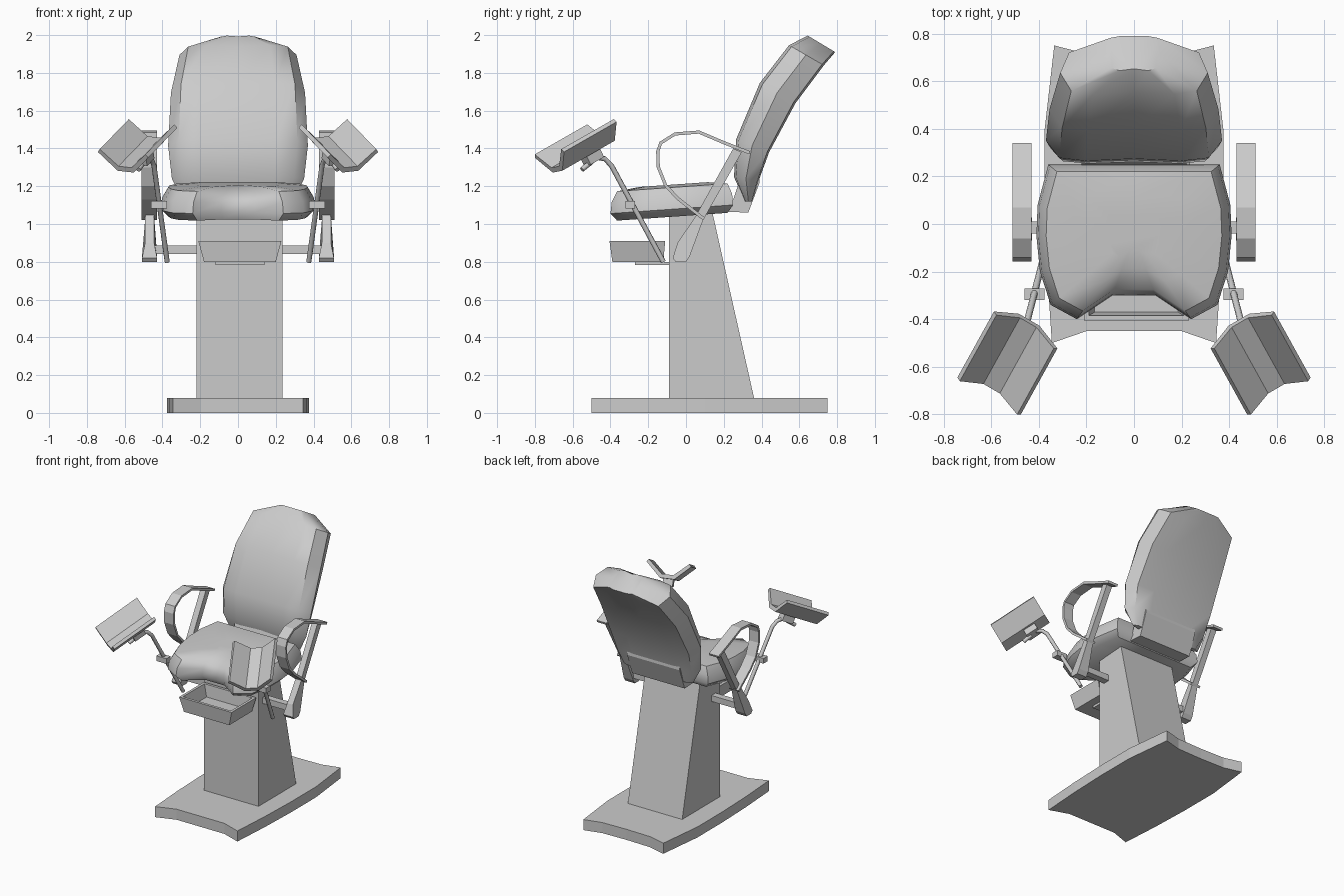
import bpy, bmesh, math
from mathutils import Vector

cube = bpy.data.objects.get("Cube")
if cube:
    bpy.data.objects.remove(cube, do_unlink=True)

grey = bpy.data.materials.new("plain_grey")
grey.use_nodes = True
COLOUR = (0.6, 0.6, 0.6, 1)
grey.diffuse_color = COLOUR
grey.node_tree.nodes["Principled BSDF"].inputs["Base Color"].default_value = COLOUR


def loft(name, rings, smooth=None):
    """Skin closed rings of equal length and cap both ends."""
    bm = bmesh.new()
    loops = [[bm.verts.new(p) for p in ring] for ring in rings]
    for a, b in zip(loops, loops[1:]):
        for i in range(len(a)):
            j = (i + 1) % len(a)
            bm.faces.new((a[i], a[j], b[j], b[i]))
    for end in (loops[0], loops[-1]):
        bm.faces.new(end)
    bmesh.ops.recalc_face_normals(bm, faces=bm.faces)
    mesh = bpy.data.meshes.new(name)
    bm.to_mesh(mesh)
    bm.free()
    mesh.materials.append(grey)
    obj = bpy.data.objects.new(name, mesh)
    bpy.context.collection.objects.link(obj)
    if smooth:
        bpy.ops.object.select_all(action="DESELECT")
        obj.select_set(True)
        bpy.context.view_layer.objects.active = obj
        bpy.ops.object.shade_smooth_by_angle(angle=math.radians(smooth))
    return obj


def side_prism(name, profile, x0, x1):
    """Extrude a (y, z) profile along x."""
    return loft(name, [[(x, y, z) for y, z in profile] for x in (x0, x1)])


def box(name, x, y, z):
    return side_prism(name, [(y[0], z[0]), (y[1], z[0]), (y[1], z[1]), (y[0], z[1])], *x)


def mirrored(half):
    """Close a half section whose first and last points lie on x = 0."""
    return half + [(-p[0], *p[1:]) for p in half[-2:0:-1]]


def tube(name, path, radius, sides=8):
    path = [Vector(p) for p in path]
    rings = []
    for i, p in enumerate(path):
        d = path[min(i + 1, len(path) - 1)] - path[max(i - 1, 0)]
        q = d.to_track_quat("Z", "Y")
        angles = [math.tau * k / sides for k in range(sides)]
        rings.append([p + q @ Vector((radius * math.cos(a), radius * math.sin(a), 0)) for a in angles])
    return loft(name, rings, 50)


def ribbon(path, thick):
    """Outline of a strip of constant thickness along a 2D path."""
    path = [Vector(p) for p in path]
    inner = []
    for i, p in enumerate(path):
        d = (path[min(i + 1, len(path) - 1)] - path[max(i - 1, 0)]).normalized()
        inner.append(p + Vector((-d.y, d.x)) * thick)
    return path + inner[::-1]


# Foot plate with concave ends and bowed sides
plate = mirrored([(0, -0.45), (0.2, -0.45), (0.345, -0.5), (0.365, -0.2), (0.375, 0.1),
                  (0.375, 0.4), (0.335, 0.75), (0.2, 0.715), (0, 0.71)])
loft("foot_plate", [[(x, y, z) for x, y in plate] for z in (0, 0.08)])

# Tapered column
side_prism("column", [(-0.09, 0.08), (0.36, 0.08), (0.14, 1.06), (-0.09, 1.06)], -0.22, 0.235)

# Seat cushion, lofted upwards, with a dip behind the front notch
outline = mirrored([(0, -0.3), (0.09, -0.3), (0.24, -0.4), (0.35, -0.34), (0.395, -0.2), (0.41, -0.05),
                    (0.405, 0.08), (0.36, 0.25), (0, 0.25)])
rings = []
for scale, height, dip in ((0.9, 1.04, 0), (1, 1.08, 0), (0.98, 1.14, 0.01), (0.9, 1.195, 0.03),
                           (0.55, 1.21, 0.01), (0.25, 1.21, 0)):
    ring = []
    for x, y in outline:
        drop = dip if abs(x) < 0.1 and y < 0 else 0
        ys = -0.05 + (y + 0.05) * scale
        ring.append((x * scale, ys, height - drop + 0.07 * (ys + 0.05)))
    rings.append(ring)
loft("seat", rings, 50)

# Backrest cushion: half width, front (y, z), back (y, z)
rows = [(0.29, (0.31, 1.12), (0.35, 1.12)),
        (0.35, (0.25, 1.25), (0.385, 1.23)),
        (0.37, (0.26, 1.45), (0.44, 1.38)),
        (0.355, (0.385, 1.75), (0.58, 1.64)),
        (0.31, (0.54, 1.95), (0.73, 1.84)),
        (0.11, (0.64, 2.0), (0.79, 1.91))]
section = [(0, 0.08), (0.55, 0.03), (0.85, 0.1), (1, 0.5), (0.88, 0.95), (0.5, 1), (0, 1)]
rings = []
for w, f, b in rows:
    f, b = Vector(f), Vector(b)
    rings.append(mirrored([(w * u, *f.lerp(b, t)) for u, t in section]))
rings[-1] = [(x, y, z) for x, y, z in rings[-1]]
loft("backrest", rings, 45)

# Bracket joining seat and backrest
side_prism("back_bracket", [(0.12, 1.07), (0.33, 1.06), (0.39, 1.22), (0.385, 1.3), (0.3, 1.28), (0.24, 1.1)],
           -0.22, 0.22)

# Open tray: outer shell up, over the rim and down inside
tray = []
for hw, y0, y1, z in ((0.19, -0.39, -0.12, 0.8), (0.22, -0.405, -0.11, 0.91),
                      (0.2, -0.385, -0.13, 0.91), (0.175, -0.37, -0.14, 0.82)):
    tray.append([(0.01 - hw, y0, z), (0.01 + hw, y0, z), (0.01 + hw, y1, z), (0.01 - hw, y1, z)])
loft("tray", tray)
box("tray_holder", (-0.12, 0.14), (-0.27, -0.08), (0.782, 0.8))

# Armrest axle through the column
box("armrest_axle", (-0.44, 0.44), (-0.04, 0.01), (0.84, 0.885))

arm_path = [(0.34, 1.385), (0.2, 1.44), (0.07, 1.495), (-0.06, 1.485), (-0.14, 1.435), (-0.158, 1.385),
            (-0.155, 1.3), (-0.115, 1.2), (-0.05, 1.13), (0.09, 1.02)]
shoe = [(-0.07, 0.82), (-0.055, 0.8), (0, 0.8), (0.02, 0.83), (0.09, 1.02), (0.05, 1.04), (-0.045, 0.9)]
bar = [(0.05, 1.04), (0.09, 1.02), (0.295, 1.38), (0.25, 1.4)]

for s, side in ((1, "left"), (-1, "right")):
    # Armrest: bent strip, upright bar and shoe
    side_prism(side + "_armrest", ribbon(arm_path, 0.017), s * 0.43, s * 0.51)
    side_prism(side + "_armrest_bar", bar, s * 0.445, s * 0.49)
    loft(side + "_armrest_shoe", [
        [(s * (0.468 + e * (0.04 if z < 0.9 else 0.024)), y, z) for y, z in shoe] for e in (-1, 1)])

    # Leg support rod and its clamp
    tube(side + "_leg_rod", [(s * 0.375, -0.12, 0.8), (s * 0.445, -0.395, 1.31),
                             (s * 0.46, -0.43, 1.345), (s * 0.5, -0.5, 1.36)], 0.014)
    box(side + "_rod_clamp", (s * 0.375, s * 0.46), (-0.32, -0.27), (1.083, 1.122))

    # Leg cradle in its own frame: across, along, down
    across = Vector((0.86, 0.5, 0.1)).normalized()
    along = Vector((0.433, -0.782, -0.447)).normalized()
    down = across.cross(along).normalized()
    origin = Vector((0.455, -0.445, 1.525))

    def place(u, v, w):
        p = origin + across * u + along * v + down * w
        return (s * p.x, p.y, p.z)

    trough = [(-0.155, 0), (-0.05, 0.1), (0.05, 0.1), (0.155, 0),
              (0.14, -0.018), (0.04, 0.072), (-0.04, 0.072), (-0.14, -0.018)]
    loft(side + "_leg_cradle", [[place(u, v, w) for u, w in trough] for v in (0, 0.355)], 25)

    # Mount and knob below the cradle
    block = [(-0.035, 0.1), (0.035, 0.1), (0.035, 0.15), (-0.035, 0.15)]
    loft(side + "_cradle_mount", [[place(u, v, w) for u, w in block] for v in (0.09, 0.18)])
    tube(side + "_cradle_knob", [place(0, 0.15, 0.145), place(0, 0.22, 0.155)], 0.014)
